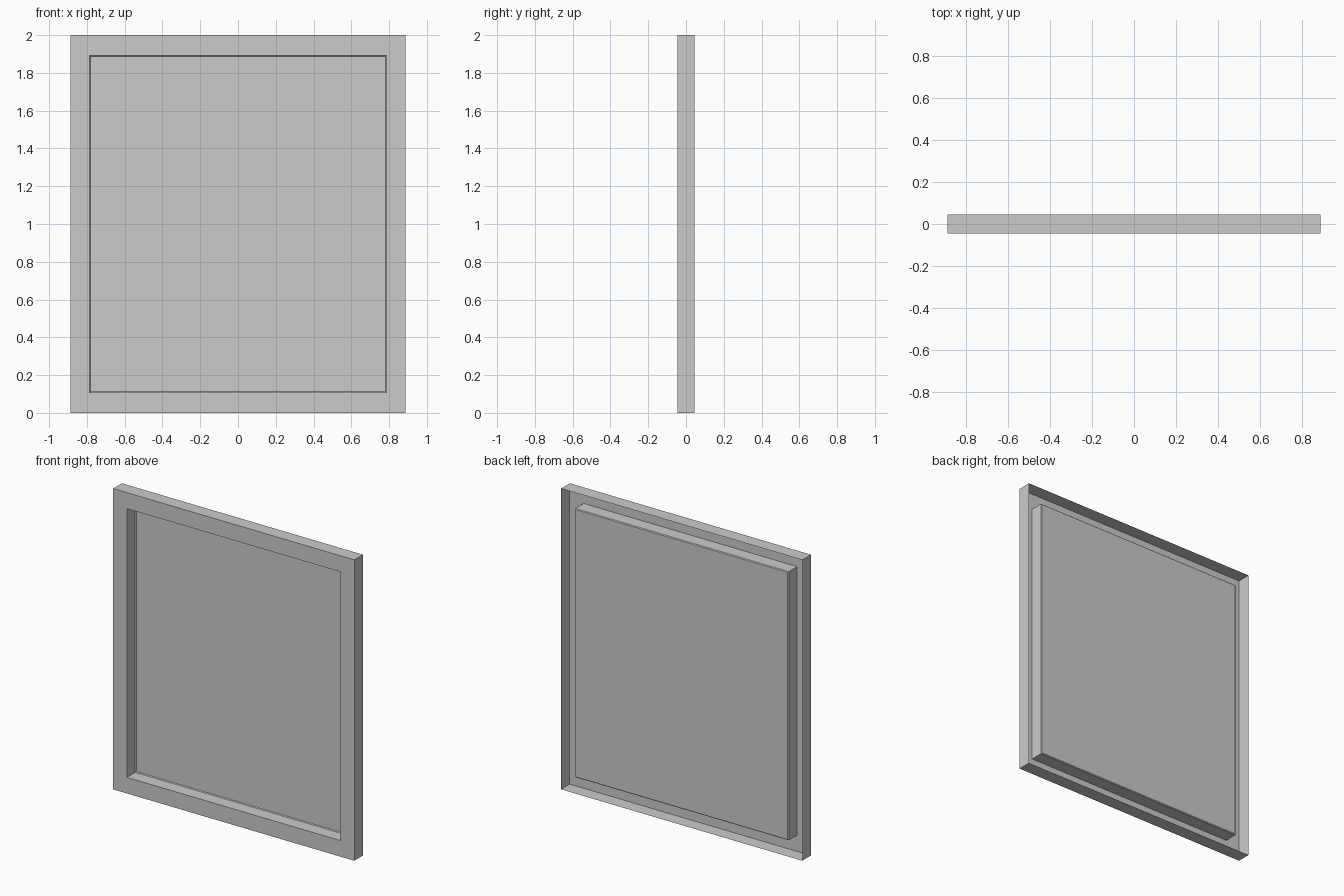
import bpy, bmesh

if "Cube" in bpy.data.objects:
    bpy.data.objects.remove(bpy.data.objects["Cube"])

MID_Z = 1.0


def sheet(name, loops):
    """Bridge a run of rectangles (half width, half height, y) and cap the last."""
    bm = bmesh.new()
    previous = None
    for w, h, y in loops:
        ring = [bm.verts.new((sx * w, y, MID_Z + sz * h))
                for sx, sz in ((-1, -1), (1, -1), (1, 1), (-1, 1))]
        if previous:
            for i in range(4):
                j = (i + 1) % 4
                bm.faces.new((previous[i], previous[j], ring[j], ring[i]))
        previous = ring
    bm.faces.new(previous)
    mesh = bpy.data.meshes.new(name)
    bm.to_mesh(mesh)
    bm.free()
    obj = bpy.data.objects.new(name, mesh)
    bpy.context.collection.objects.link(obj)
    return obj


# Open-backed frame: outer wall, front border, recess wall, small chamfer, panel
sheet("picture_frame", [
    (0.887, 1.0, 0.0455),
    (0.887, 1.0, -0.0455),
    (0.785, 0.893, -0.0455),
    (0.785, 0.893, 0.0405),
    (0.780, 0.888, 0.0455),
])

# Picture sheet lying on the recessed panel
sheet("picture", [(0.58, 0.65, 0.0445)])
